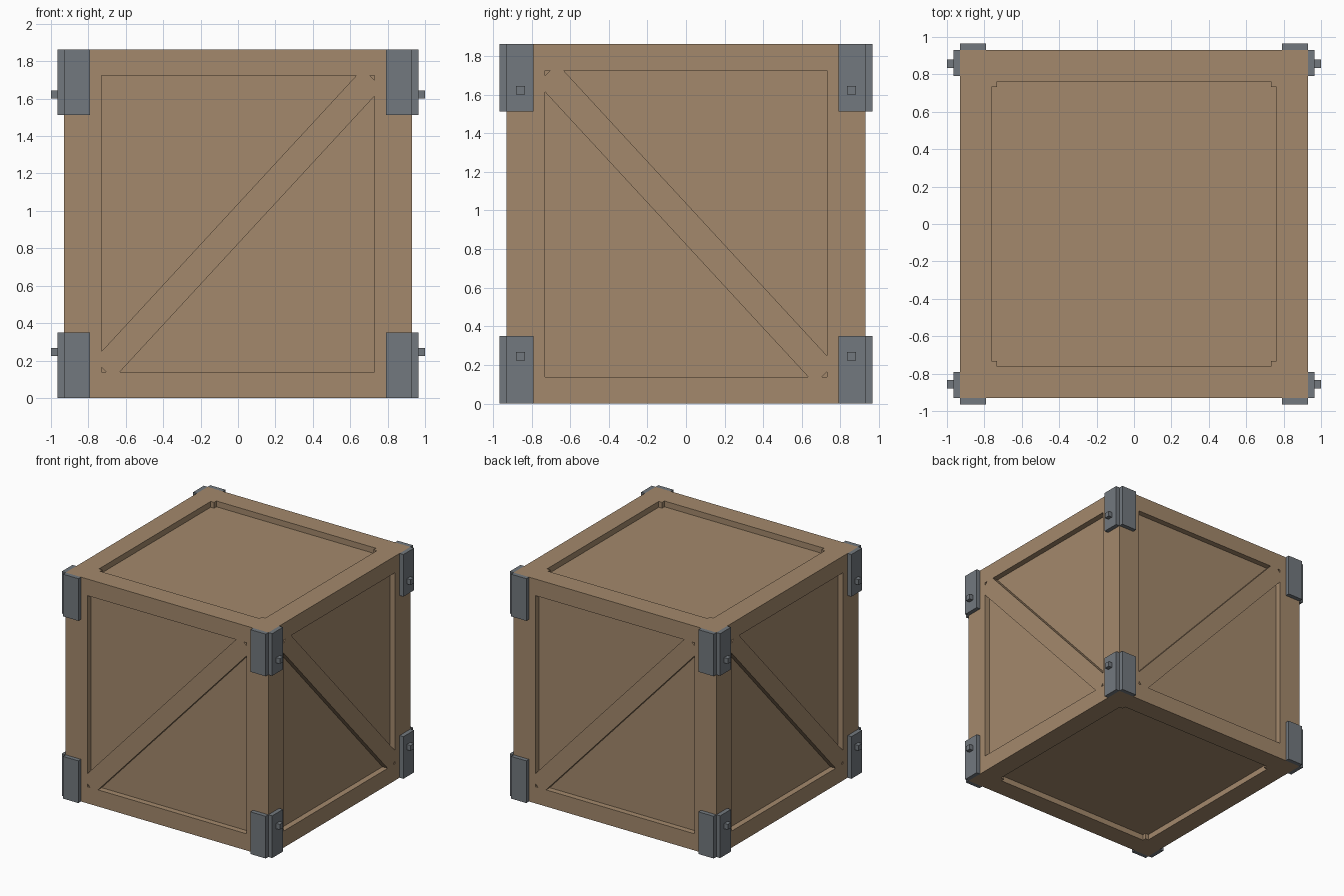
import bpy, bmesh
from mathutils import Vector

if "Cube" in bpy.data.objects:
    bpy.data.objects.remove(bpy.data.objects["Cube"])

H = 0.931          # half size of the crate body
DEPTH = 0.048      # depth of the recessed panels


def material(name, col):
    m = bpy.data.materials.new(name)
    m.diffuse_color = (*col, 1)
    m.use_nodes = True
    m.node_tree.nodes["Principled BSDF"].inputs["Base Color"].default_value = m.diffuse_color
    return m


wood = material("wood", (0.37, 0.25, 0.15, ))
steel = material("steel", (0.17, 0.19, 0.21))


def finish(bm, name, mat=None):
    bmesh.ops.recalc_face_normals(bm, faces=bm.faces)
    me = bpy.data.meshes.new(name)
    bm.to_mesh(me)
    bm.free()
    ob = bpy.data.objects.new(name, me)
    bpy.context.collection.objects.link(ob)
    if mat:
        me.materials.append(mat)
    return ob


def add_box(bm, lo, hi):
    lo, hi = Vector(lo), Vector(hi)
    vs = bmesh.ops.create_cube(bm, size=1)["verts"]
    for v in vs:
        v.co = (lo + hi) / 2 + Vector(a * b for a, b in zip(v.co, hi - lo))


def add_prism(bm, pts, place):
    """Prism through the crate face; place maps (u, v, distance from centre)."""
    rings = [[bm.verts.new(place(u, v, d)) for u, v in pts]
             for d in (H - DEPTH, H + 0.1)]
    bm.faces.new(rings[0])
    bm.faces.new(rings[1])
    n = len(pts)
    for i in range(n):
        j = (i + 1) % n
        bm.faces.new((rings[0][i], rings[0][j], rings[1][j], rings[1][i]))


# crate body
bm = bmesh.new()
add_box(bm, (-H, -H, 0), (H, H, 2 * H))
crate = finish(bm, "crate_body", wood)

# side pockets leave a frame and a diagonal brace
W, V = 0.73, 0.793
big = [(-W, -0.683), (-W, V), (0.633, V)]
tiny = [(-W, -V), (-W + 0.025, -V), (-W, -V + 0.025)]
pockets = big, tiny
pockets = [*pockets, *[[(-u, -v) for u, v in p] for p in pockets]]
cut = bmesh.new()
for s in (1, -1):
    for p in pockets:
        add_prism(cut, p, lambda u, v, d: (s * u, -s * d, H + v))
        add_prism(cut, p, lambda u, v, d: (s * d, -s * u, H + v))

# top and bottom pockets with notched corners
A, B = 0.763, 0.732
corner = [(A, B), (B, B), (B, A)]
plus = []
for sx, sy in ((1, 1), (-1, 1), (-1, -1), (1, -1)):
    c = [(sx * x, sy * y) for x, y in corner]
    plus += c if sx * sy > 0 else c[::-1]
for s in (1, -1):
    add_prism(cut, plus, lambda u, v, d: (u, v, H + s * d))
cutter = finish(cut, "panel_cutter")
cutter.hide_render = True
cutter.hide_viewport = True

mod = crate.modifiers.new("panels", "BOOLEAN")
mod.operation = "DIFFERENCE"
mod.solver = "EXACT"
mod.object = cutter

# steel corner brackets: two plates and a bolt at each of eight corners
T = 0.966
for level, z in (("lower", 0.0), ("upper", 2 * H - 0.35)):
    bolt_z = 0.246 if z == 0 else 1.622
    for sx, xn in ((-1, "left"), (1, "right")):
        for sy, yn in ((-1, "front"), (1, "back")):
            bm = bmesh.new()
            add_box(bm, (H, 0.79, z), (T, H, z + 0.35))
            add_box(bm, (0.79, H, z), (H, T, z + 0.35))
            add_box(bm, (T, 0.835, bolt_z - 0.022), (1.0, 0.88, bolt_z + 0.022))
            for v in bm.verts:
                v.co.x *= sx
                v.co.y *= sy
            finish(bm, f"{level}_{yn}_{xn}_bracket", steel)
